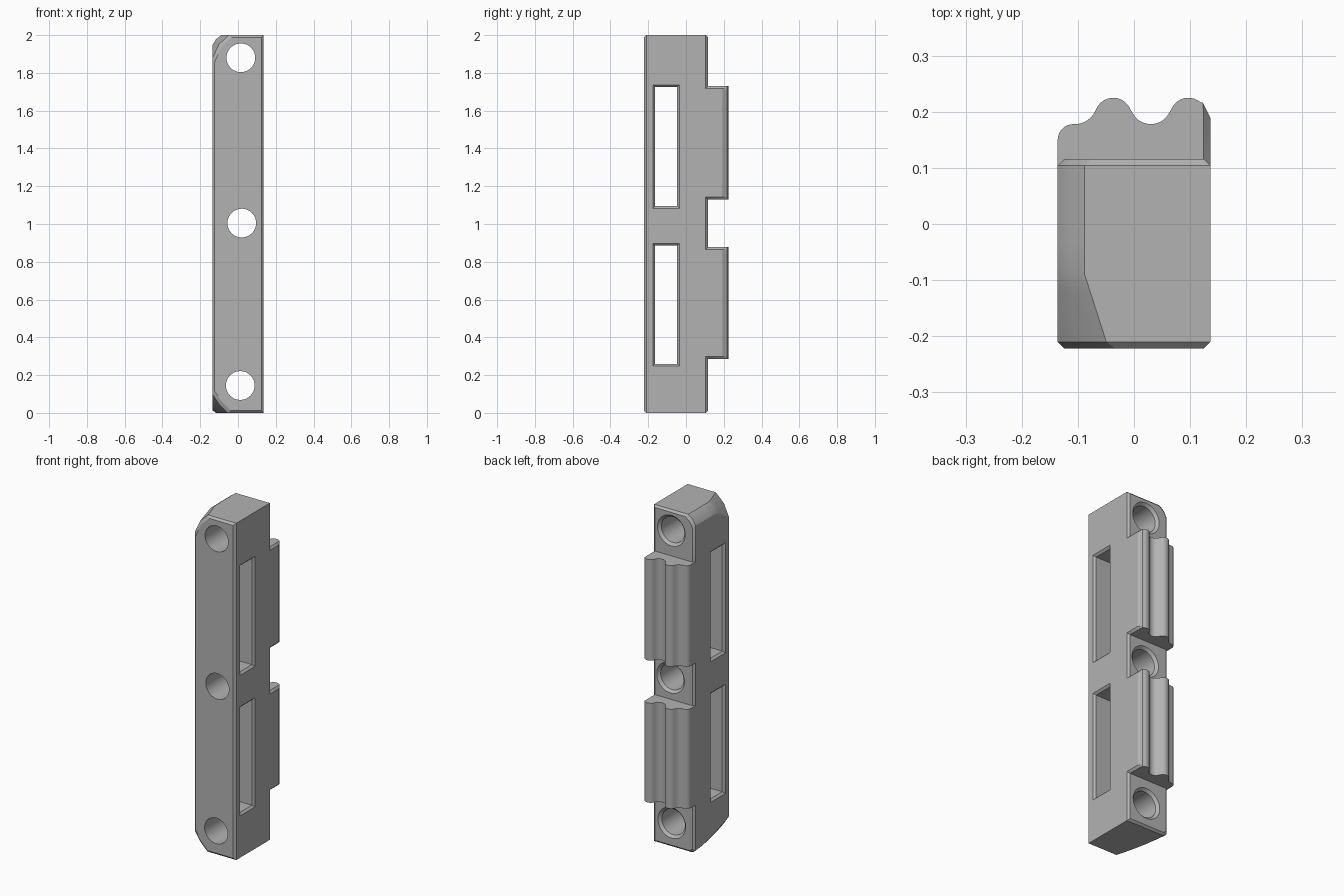
import bpy, bmesh, math

cube = bpy.data.objects.get("Cube")
if cube:
    bpy.data.objects.remove(cube)

grey = bpy.data.materials.new("neutral grey")
grey.use_nodes = True
grey.diffuse_color = (0.45, 0.45, 0.45, 1)
grey.node_tree.nodes["Principled BSDF"].inputs["Base Color"].default_value = grey.diffuse_color

W, FRONT, BACK, BEVEL = 0.136, -0.222, 0.116, 0.012


def loft(name, rings):
    """Closed solid through matching rings of points."""
    bm = bmesh.new()
    rows = [[bm.verts.new(p) for p in ring] for ring in rings]
    for a, b in zip(rows, rows[1:]):
        for i in range(len(a)):
            j = (i + 1) % len(a)
            bm.faces.new((a[i], a[j], b[j], b[i]))
    bm.faces.new(rows[0])
    bm.faces.new(rows[-1])
    bmesh.ops.recalc_face_normals(bm, faces=bm.faces)
    mesh = bpy.data.meshes.new(name)
    bm.to_mesh(mesh)
    bm.free()
    mesh.materials.append(grey)
    obj = bpy.data.objects.new(name, mesh)
    bpy.context.collection.objects.link(obj)
    return obj


def body_ring(y, inset):
    """Upright outline with cut corners that widen towards the front."""
    t = (BACK - y) / (BACK - FRONT)
    s = max(0, (-0.09 - y) / 0.13)
    top_x, top_z = 0.048 + 0.042 * s, 0.055 + 0.075 * s
    low_x, low_z = 0.02 + 0.065 * t ** 1.6, 0.015 + 0.09 * t ** 1.6
    left, right, low, high = -W + inset, W - inset, inset, 2 - inset
    bulge = 0.6
    return [(x, y, z) for x, z in (
        (right, low), (right, high),
        (left + top_x, high),
        (left + top_x * (1 - bulge), high - top_z * (1 - bulge)),
        (left, high - top_z),
        (left, low + low_z),
        (left + low_x * 0.45, low + low_z * 0.45),
        (left + low_x, low))]


# Main bar, with a narrow bevel around front and back
levels = [FRONT + BEVEL, -0.18, -0.15, -0.12, -0.09, -0.03, 0.04, BACK - BEVEL]
rings = [body_ring(FRONT, BEVEL)] + [body_ring(y, 0) for y in levels] + [body_ring(BACK, BEVEL)]
body = loft("lock_bar", rings)


def combine(tool, operation):
    mod = body.modifiers.new(tool.name, 'BOOLEAN')
    mod.operation = operation
    mod.solver = 'EXACT'
    mod.object = tool
    bpy.context.view_layer.objects.active = body
    bpy.ops.object.modifier_apply(modifier=mod.name)
    bpy.data.objects.remove(tool)


def arc(cx, cy, r, start, end, n=10):
    return [(cx + r * math.cos(math.radians(start + (end - start) * i / n)),
             cy + r * math.sin(math.radians(start + (end - start) * i / n)))
            for i in range(n + 1)]


# Wavy back ridges
wave = [(W, 0), (W, 0.19), (0.123, 0.216)]
wave += arc(0.097, 0.192, 0.033, 50, 155)
wave += arc(0.030, 0.215, 0.037, -28, -152)
wave += arc(-0.037, 0.192, 0.033, 25, 160)
wave += arc(-0.105, 0.217, 0.039, -25, -90, 6)
wave += arc(-0.108, 0.150, 0.028, 90, 180, 8)
wave += [(-W, 0)]
for z0, z1 in ((0.286, 0.877), (1.13, 1.73)):
    rings = []
    for z, limit in ((z0, W - BEVEL), (z0 + BEVEL, W), (z1 - BEVEL, W), (z1, W - BEVEL)):
        rings.append([(min(x, limit), y, z) for x, y in wave])
    combine(loft("wavy_ridge", rings), 'UNION')

# Long side slots with flared mouths
for z0, z1 in ((0.26, 0.885), (1.095, 1.725)):
    rings = []
    for x, g in ((-W - BEVEL, BEVEL * 2), (-W + BEVEL, 0), (W - BEVEL, 0), (W + BEVEL, BEVEL * 2)):
        y0, y1 = -0.163 - g, -0.047 + g
        rings.append([(x, y0, z0 - g), (x, y1, z0 - g), (x, y1, z1 + g), (x, y0, z1 + g)])
    combine(loft("slot_cutter", rings), 'DIFFERENCE')

# Round holes, countersunk at the back
for cx, cz in ((0.012, 0.145), (0.02, 1.005), (0.015, 1.88)):
    rings = [[(x, y, z) for x, z in arc(cx, cz, r, 0, 360, 48)[:-1]]
             for y, r in ((-0.3, 0.076), (BACK - 0.015, 0.076), (BACK + 0.003, 0.094), (0.3, 0.094))]
    combine(loft("hole_cutter", rings), 'DIFFERENCE')

# Smooth curved areas, keep crisp edges
bpy.ops.object.select_all(action='DESELECT')
body.select_set(True)
bpy.context.view_layer.objects.active = body
bpy.ops.object.shade_smooth_by_angle(angle=math.radians(25))
